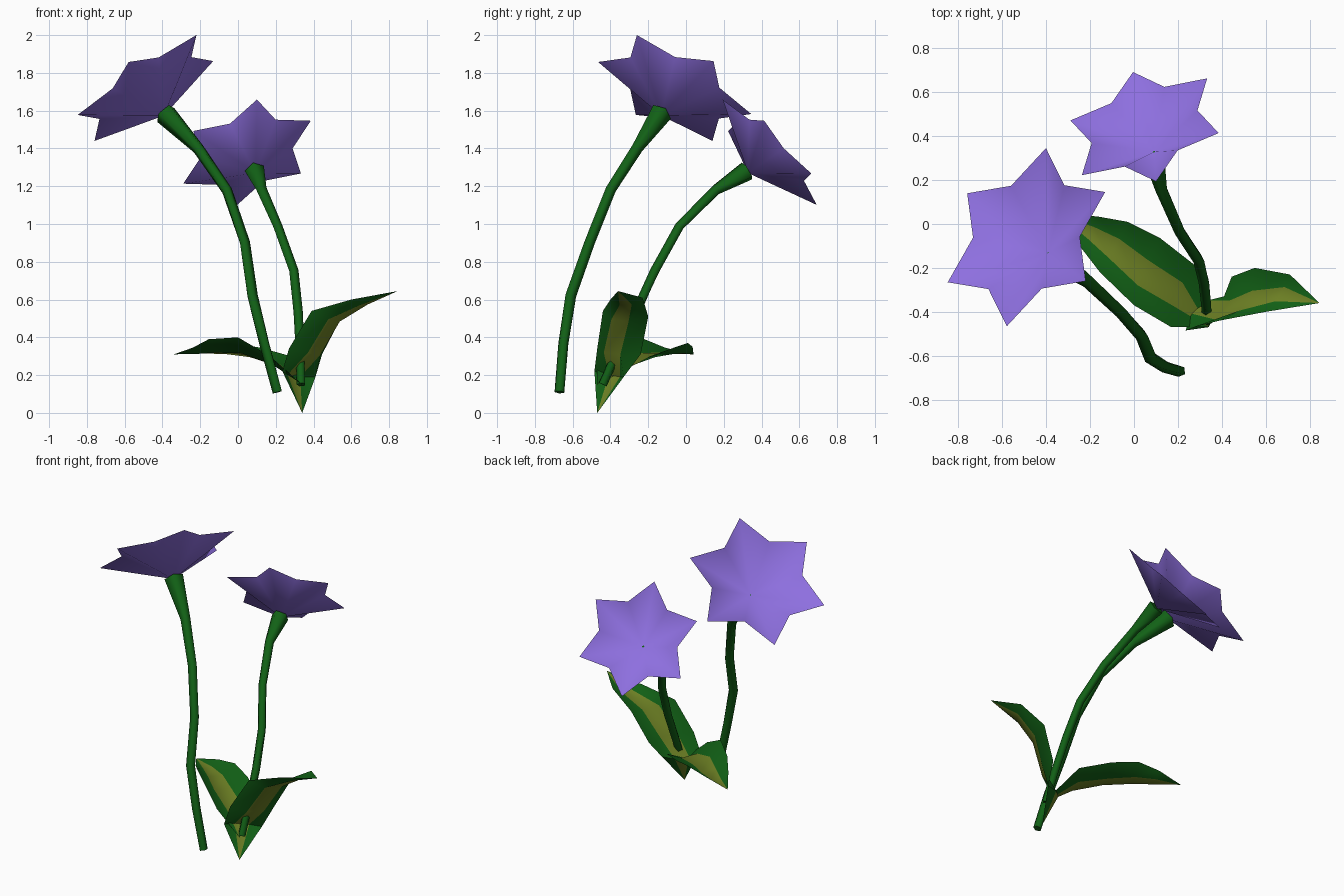
import bpy, bmesh, math
from mathutils import Vector as V

if "Cube" in bpy.data.objects:
    bpy.data.objects.remove(bpy.data.objects["Cube"])


def material(name, rgb):
    m = bpy.data.materials.new(name)
    m.diffuse_color = (*rgb, 1)
    m.use_nodes = True
    m.node_tree.nodes["Principled BSDF"].inputs["Base Color"].default_value = m.diffuse_color
    return m


PURPLE = material("petal_purple", (0.27, 0.16, 0.74))
GREEN = material("plant_green", (0.006, 0.12, 0.008))
OLIVE = material("leaf_olive", (0.155, 0.22, 0.018))


def finish(name, bm, mats, angle=60):
    me = bpy.data.meshes.new(name)
    bm.to_mesh(me)
    bm.free()
    for m in mats:
        me.materials.append(m)
    ob = bpy.data.objects.new(name, me)
    bpy.context.collection.objects.link(ob)
    bpy.ops.object.select_all(action='DESELECT')
    ob.select_set(True)
    bpy.context.view_layer.objects.active = ob
    bpy.ops.object.shade_smooth_by_angle(angle=math.radians(angle))
    return ob


# six-pointed star blossom: shallow cone with a flat zigzag rim
def flower(name, centre, normal, tip, depth):
    c, n = V(centre), V(normal).normalized()
    u = V(tip) - c
    u -= n * u.dot(n)
    r = u.length
    u.normalize()
    w = n.cross(u)
    bm = bmesh.new()
    apex = bm.verts.new(c - n * depth)
    rim = []
    for i in range(12):
        a = i * math.pi / 6
        rad = r * (1 if i % 2 == 0 else 0.67)
        rim.append(bm.verts.new(c + (u * math.cos(a) + w * math.sin(a)) * rad))
    for i in range(12):
        bm.faces.new((apex, rim[i], rim[(i + 1) % 12]))
    finish(name, bm, [PURPLE])


# tapered tube that flares just under the blossom
def stem(name, path, radii, sides=5):
    pts = [V(p) for p in path]
    bm = bmesh.new()
    rings = []
    for i, p in enumerate(pts):
        d = pts[min(i + 1, len(pts) - 1)] - pts[max(i - 1, 0)]
        q = d.to_track_quat('Z', 'Y')
        rings.append([bm.verts.new(p + q @ V((math.cos(k * math.tau / sides),
                                              math.sin(k * math.tau / sides), 0)) * radii[i])
                      for k in range(sides)])
    for a, b in zip(rings, rings[1:]):
        for k in range(sides):
            j = (k + 1) % sides
            bm.faces.new((a[k], a[j], b[j], b[k]))
    bm.faces.new(rings[0][::-1])
    bm.faces.new(rings[-1])
    finish(name, bm, [GREEN], 75)


# channelled leaf: olive centre strip between two green raised sides
def leaf(name, base, tip, near, far, bows):
    bm = bmesh.new()
    base, tip = V(base), V(tip)
    near, far = [V(p) for p in near], [V(p) for p in far]
    mids = [base] + [(a + b) / 2 for a, b in zip(near, far)] + [tip]
    rows = []
    for i, (a, b) in enumerate(zip(near, far)):
        down = (b - a).cross(mids[i + 2] - mids[i]).normalized() * -bows[i]
        if down.z > 0:
            down = -down
        rows.append([bm.verts.new(p) for p in
                     (a, a.lerp(b, 0.31) + down, a.lerp(b, 0.69) + down, b)])
    vb, vt = bm.verts.new(base), bm.verts.new(tip)
    for k in range(3):
        fs = [bm.faces.new((vb, rows[0][k + 1], rows[0][k]))]
        for r, s in zip(rows, rows[1:]):
            fs.append(bm.faces.new((r[k], r[k + 1], s[k + 1], s[k])))
        fs.append(bm.faces.new((rows[-1][k], rows[-1][k + 1], vt)))
        for f in fs:
            f.material_index = 1 if k == 1 else 0
    finish(name, bm, [GREEN, OLIVE], 40)


# blossoms
flower("large_flower", (-0.49, -0.06, 1.72), (-0.52, 0.375, 0.768), (-0.22, -0.26, 2.0), 0.19)
flower("small_flower", (0.048, 0.443, 1.38), (-0.27, 0.69, 0.667), (0.10, 0.195, 1.66), 0.165)

# stems
stem("large_stem",
     [(0.21, -0.67, 0.11), (0.14, -0.65, 0.37), (0.075, -0.61, 0.62), (0.035, -0.51, 0.90),
      (-0.06, -0.40, 1.18), (-0.21, -0.26, 1.40), (-0.385, -0.135, 1.585)],
     [0.027, 0.028, 0.03, 0.029, 0.029, 0.032, 0.062])
stem("small_stem",
     [(0.335, -0.44, 0.15), (0.33, -0.36, 0.33), (0.32, -0.265, 0.53), (0.295, -0.165, 0.75),
      (0.21, -0.035, 0.985), (0.125, 0.16, 1.18), (0.09, 0.325, 1.28)],
     [0.024, 0.025, 0.026, 0.026, 0.026, 0.029, 0.055])

# leaves
leaf("left_leaf", (0.34, -0.47, 0.15), (-0.34, 0.04, 0.31),
     [(0.17, -0.47, 0.30), (0.0, -0.37, 0.40), (-0.155, -0.22, 0.39), (-0.24, -0.11, 0.345)],
     [(0.28, -0.19, 0.30), (0.12, -0.065, 0.345), (-0.03, 0.01, 0.37), (-0.17, 0.035, 0.35)],
     [0.05, 0.07, 0.065, 0.035])
leaf("right_leaf", (0.34, -0.47, 0.0), (0.845, -0.36, 0.645),
     [(0.235, -0.485, 0.22), (0.27, -0.47, 0.34), (0.39, -0.44, 0.54), (0.60, -0.40, 0.60)],
     [(0.41, -0.33, 0.19), (0.445, -0.24, 0.31), (0.55, -0.20, 0.51), (0.71, -0.23, 0.61)],
     [0.04, 0.06, 0.06, 0.035])
